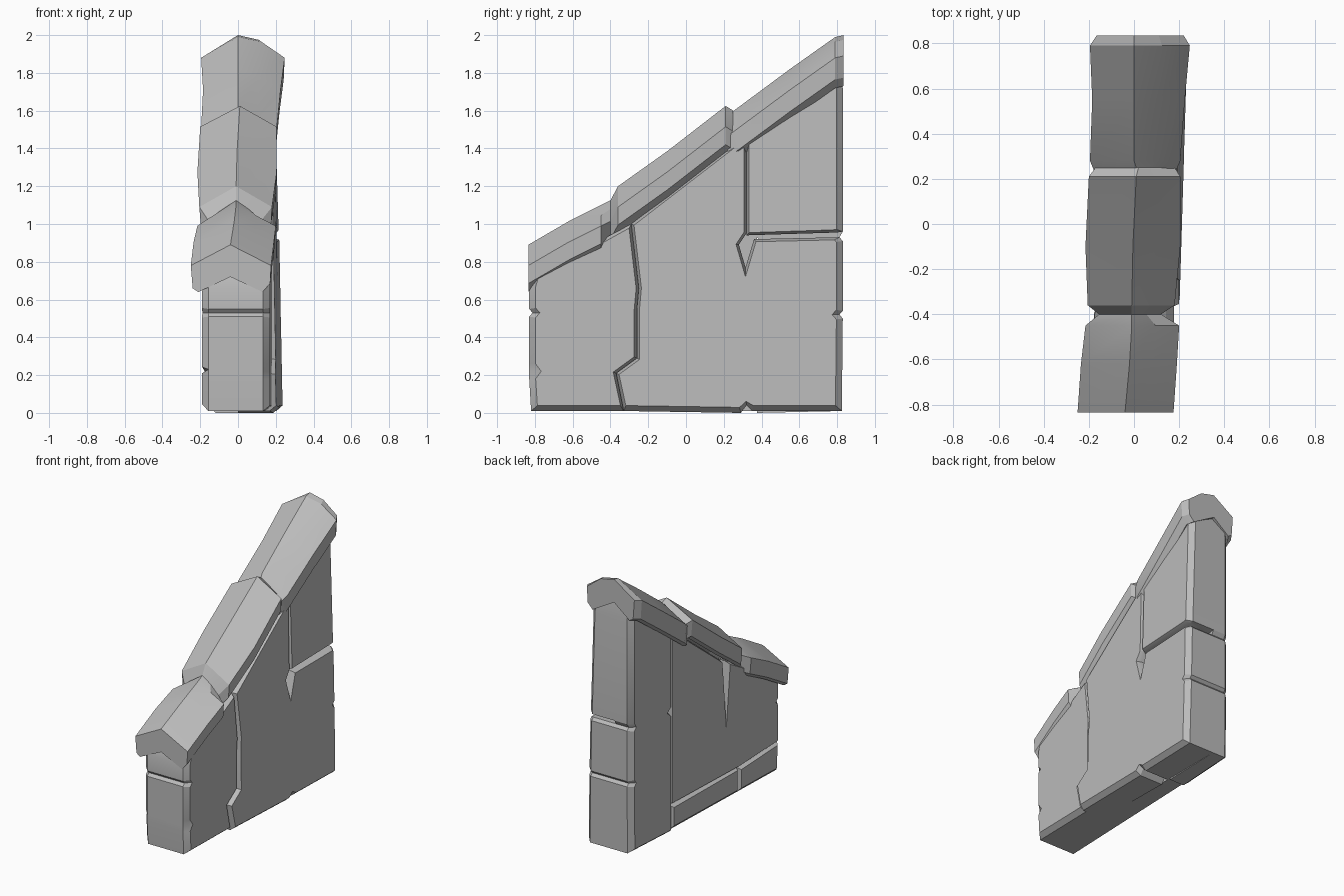
import bpy, bmesh, math

cube = bpy.data.objects.get("Cube")
if cube:
    bpy.data.objects.remove(cube)

stone_mat = bpy.data.materials.new("grey stone")
stone_mat.use_nodes = True
GREY = (0.5, 0.5, 0.5, 1)
stone_mat.diffuse_color = GREY
stone_mat.node_tree.nodes["Principled BSDF"].inputs["Base Color"].default_value = GREY


def finish(name, bm):
    bmesh.ops.recalc_face_normals(bm, faces=bm.faces[:])
    mesh = bpy.data.meshes.new(name)
    bm.to_mesh(mesh)
    bm.free()
    mesh.materials.append(stone_mat)
    ob = bpy.data.objects.new(name, mesh)
    bpy.context.collection.objects.link(ob)
    bpy.ops.object.select_all(action='DESELECT')
    ob.select_set(True)
    bpy.context.view_layer.objects.active = ob
    bpy.ops.object.shade_smooth_by_angle(angle=math.radians(25))


def block(name, outline, face_x, chamfer=0.014, depth=0.035, slope=0.0, lean=0.0):
    """Stone from the wall's middle out to face_x; slope follows y, lean follows z."""
    bm = bmesh.new()
    side = 1 if face_x > 0 else -1
    rim = face_x - side * depth
    inner = [bm.verts.new((0, y, z)) for y, z in outline]
    outer = [bm.verts.new((rim, y, z)) for y, z in outline]
    n = len(outline)
    for i in range(n):
        j = (i + 1) % n
        bm.faces.new((inner[i], inner[j], outer[j], outer[i]))
    bm.faces.new(inner[::-1])
    front = bm.faces.new(outer)
    bmesh.ops.recalc_face_normals(bm, faces=bm.faces[:])
    bmesh.ops.inset_individual(bm, faces=[front], thickness=chamfer,
                               depth=depth, use_even_offset=True)
    # Wider chamfers along the wall ends and the ground, a nick low on the front corners
    for v in front.verts:
        if abs(v.co.y) > 0.75:
            nick = 0.03 if v.co.y < 0 and abs(v.co.z - 0.22) < 0.006 else 0
            v.co.y -= math.copysign(0.02 + nick, v.co.y)
        if v.co.z < 0.06:
            v.co.z += 0.015
    for v in bm.verts:
        if abs(v.co.x) > 0.01:
            v.co.x += slope * v.co.y + lean * v.co.z
    finish(name, bm)


def coping(name, drop, sections):
    """Ridged cap stone lofted through (y, ridge height, left x, right x, ridge x, bulge)."""
    bm = bmesh.new()
    rings = []
    for y, z, xl, xr, xc, bulge in sections:
        ring = [(xc, z), ((xc + xr) / 2, z - .055 + bulge), (xr, z - .11),
                (xr - .005, z - drop + .045), (xr - .045, z - drop),
                (xc, z - .17), (xl + .04, z - drop), (xl + .01, z - drop + .02),
                (xl, z - .11)]
        rings.append([bm.verts.new((x, y, h)) for x, h in ring])
    for a, b in zip(rings, rings[1:]):
        for i in range(len(a)):
            j = (i + 1) % len(a)
            bm.faces.new((a[i], a[j], b[j], b[i]))
    bm.faces.new(rings[0])
    bm.faces.new(rings[-1][::-1])
    finish(name, bm)


# Shared edge lines: notched front end, notched back end, crooked seam
front_end = [(-.815, .72), (-.83, .67), (-.83, .55), (-.812, .53), (-.83, .51), (-.83, .26)]
back_end = [(.83, .50), (.812, .52), (.83, .54), (.83, .91), (.812, .93)]
back_top = [(.83, .96), (.83, 1.72), (.815, 1.83)]
seam = [(-.33, .01), (-.37, .21), (-.26, .29), (-.26, .55), (-.25, .66), (-.29, 1.0)]

# Stones on the +x face
block("front_stone", [(-.82, .01)] + seam + front_end + [(-.83, .22), (-.83, .18)],
      .185, slope=.02)
block("main_stone", seam[::-1] + [(.29, 0), (.32, .04), (.35, .01), (.825, .01)]
      + back_end + [(.36, .92), (.315, .77), (.28, .89), (.32, .95), (.32, 1.47)],
      .213, slope=.03, lean=-.02)
block("upper_back_stone", [(.32, .94), (.80, .955)] + back_top + [(.32, 1.47)],
      .228, slope=.02, lean=-.03)

# Stones on the -x face, which narrows toward the back
block("back_post", [(.375, 0), (.825, .01)] + back_end + back_top
      + [(.38, 1.5), (.375, .93), (.41, .90), (.375, .87)], -.166, slope=.035)
block("front_footing", [(-.82, .01), (-.37, .01), (-.37, .20), (-.80, .23), (-.83, .23),
      (-.83, .18)], -.163, .02, slope=.035)
block("middle_footing", [(-.37, .01), (.375, .01), (.375, .20), (-.37, .21)],
      -.163, .02, slope=.035)
block("side_panel", front_end + [(-.83, .23), (-.37, .2), (.375, .2), (.375, 1.5),
      (-.20, 1.05), (-.23, .70), (-.26, 1.02)], -.158, slope=.04)

# Sloping cap stones, the lower one pinched at its side joint
coping("lower_coping", .25, [(-.835, .89, -.25, .175, -.04, 0), (-.62, 1.015, -.235, .19, -.02, 0),
                             (-.45, 1.1, -.215, .2, -.01, 0), (-.4, 1.125, -.155, .12, -.01, .01),
                             (-.36, 1.2, -.205, .18, -.01, 0), (-.1, 1.385, -.215, .205, -.005, 0),
                             (.21, 1.625, -.2, .205, .01, 0), (.25, 1.6, -.17, .18, .02, 0)])
coping("upper_coping", .27, [(.22, 1.575, -.17, .18, .02, 0), (.28, 1.62, -.195, .205, 0, 0),
                             (.55, 1.82, -.185, .225, 0, .01), (.79, 1.99, -.195, .247, 0, .03),
                             (.835, 2.0, -.165, .22, 0, .03)])
